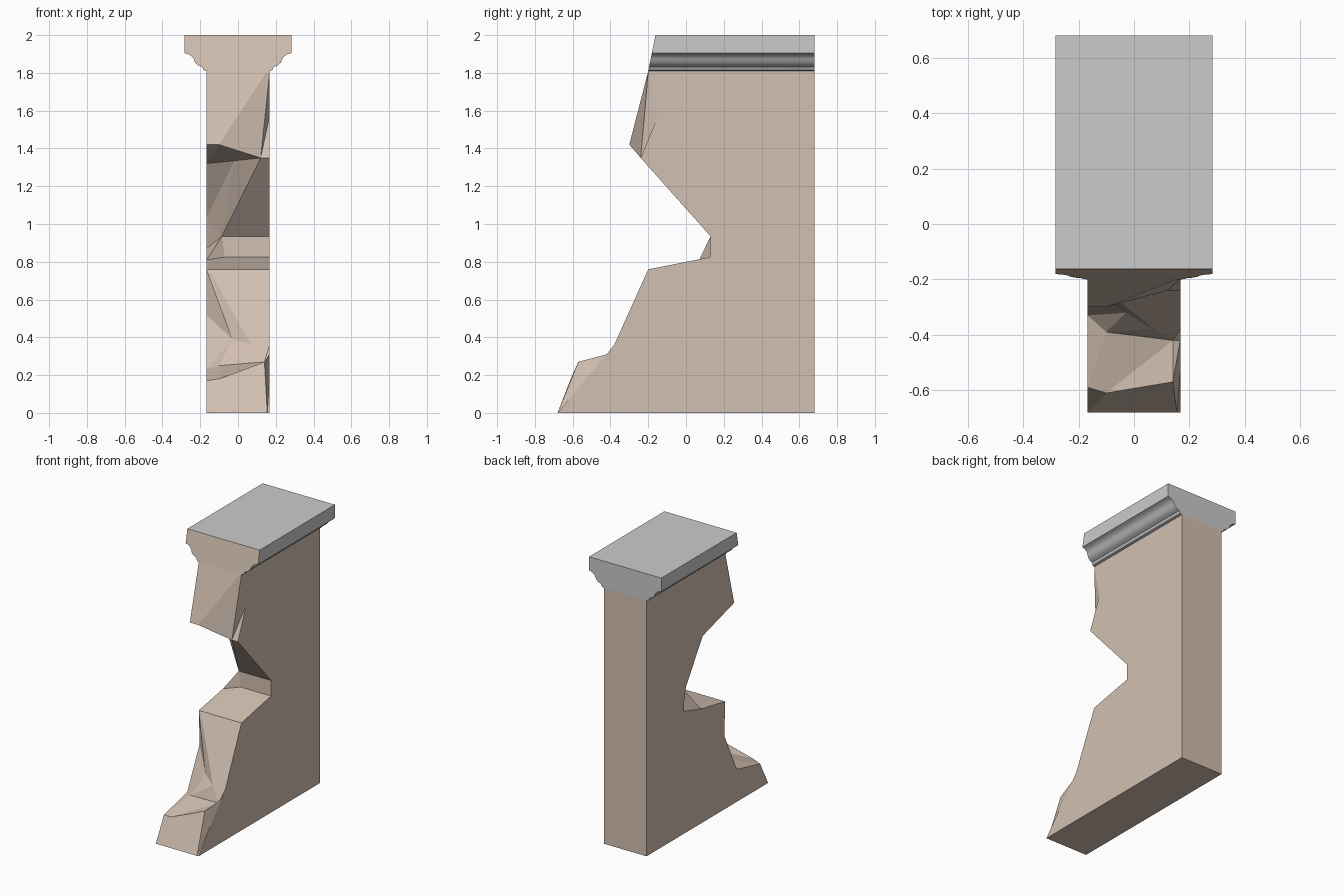
import bpy
import bmesh

old = bpy.data.objects.get("Cube")
if old:
    bpy.data.objects.remove(old, do_unlink=True)


def make_material(name, color):
    mat = bpy.data.materials.new(name)
    mat.use_nodes = True
    mat.diffuse_color = color
    mat.node_tree.nodes["Principled BSDF"].inputs["Base Color"].default_value = color
    return mat


def make_object(name, bm, materials):
    bmesh.ops.recalc_face_normals(bm, faces=bm.faces)
    mesh = bpy.data.meshes.new(name)
    bm.to_mesh(mesh)
    bm.free()
    for mat in materials:
        mesh.materials.append(mat)
    obj = bpy.data.objects.new(name, mesh)
    bpy.context.collection.objects.link(obj)
    return obj


stone = make_material("tan stone", (0.65, 0.53, 0.445, 1))
coping = make_material("grey coping", (0.6, 0.6, 0.6, 1))

HALF = 0.167      # half the wall thickness
BACK = 0.68       # back plane
WALL_TOP = 1.81
RIDGE_ROW = 3     # the row whose facets fold the other way

# Broken front edge on each flank, bottom to top: (y, z)
left_edge = [(-.68, 0), (-.59, .17), (-.33, .23), (-.19, .52), (-.2, .76), (.07, .81),
             (.27, .87), (.24, 1.03), (.05, 1.32), (-.3, 1.42), (-.2, WALL_TOP)]
right_edge = [(-.68, 0), (-.53, .18), (-.42, .31), (-.38, .36), (-.2, .76), (.13, .825),
              (.13, .935), (.13, .935), (-.24, 1.35), (-.15, 1.57), (-.2, WALL_TOP)]

# Inner facet corners of the break: (x, y, z)
inner_left = [(-.1, -.68, 0), (-.1, -.61, .18), (-.1, -.39, .25), (-.03, -.32, .39),
              (-.155, -.2, .76), (-.07, .13, .825), (-.085, .13, .935), (-.085, .13, .935),
              (-.02, -.1, 1.335), (-.1, -.3, 1.42), (-.1, -.2, WALL_TOP)]
inner_right = [(.155, -.68, 0), (.14, -.57, .27), (.14, -.42, .27), (.07, -.38, .36),
               (.14, -.2, .76), (.1, .13, .825), (.1, .13, .935), (.1, .13, .935),
               (.12, -.24, 1.35), (.12, -.24, 1.35), (.155, -.2, WALL_TOP)]

# Ruined wall: faceted front between the two flanks, plain back
bm = bmesh.new()
columns = [[(-HALF, y, z) for y, z in left_edge], inner_left, inner_right,
           [(HALF, y, z) for y, z in right_edge]]
grid = [[bm.verts.new(p) for p in column] for column in columns]
for a, b in zip(grid, grid[1:]):
    for r in range(len(a) - 1):
        if r == RIDGE_ROW:
            triangles = [(a[r], b[r], a[r + 1]), (b[r], b[r + 1], a[r + 1])]
        else:
            triangles = [(a[r], b[r], b[r + 1]), (a[r], b[r + 1], a[r + 1])]
        for tri in triangles:
            bm.faces.new(tri)
low = [bm.verts.new((x, BACK, 0)) for x in (-HALF, HALF)]
high = [bm.verts.new((x, BACK, WALL_TOP)) for x in (-HALF, HALF)]
for side, column in enumerate((grid[0], grid[-1])):
    bm.faces.new(column + [high[side], low[side]])
bm.faces.new([c[0] for c in grid] + low[::-1])
bm.faces.new([c[-1] for c in grid] + high[::-1])
bm.faces.new(low + high[::-1])
bmesh.ops.remove_doubles(bm, verts=bm.verts, dist=0.001)
bmesh.ops.triangulate(bm, faces=[f for f in bm.faces if len(f.verts) > 4])
make_object("broken_wall", bm, [stone])

# Moulded coping: mirrored profile swept front to back, with a sloping broken end
half_profile = [(HALF, WALL_TOP), (.182, 1.815), (.19, 1.832), (.21, 1.84), (.228, 1.855),
                (.235, 1.875), (.247, 1.89), (.265, 1.9), (.283, 1.905), (.283, 2)]
profile = half_profile + [(-x, z) for x, z in reversed(half_profile)]
bm = bmesh.new()
front = [bm.verts.new((x, -.2 + (z - WALL_TOP) * .2, z)) for x, z in profile]
back = [bm.verts.new((x, BACK, z)) for x, z in profile]
broken_end = bm.faces.new(front)
broken_end.material_index = 1
bm.faces.new(back[::-1])
for i in range(len(profile)):
    j = (i + 1) % len(profile)
    bm.faces.new((front[i], back[i], back[j], front[j]))
cap = make_object("coping", bm, [coping, stone])

bpy.ops.object.select_all(action="DESELECT")
cap.select_set(True)
bpy.context.view_layer.objects.active = cap
bpy.ops.object.shade_smooth_by_angle(angle=0.7)
